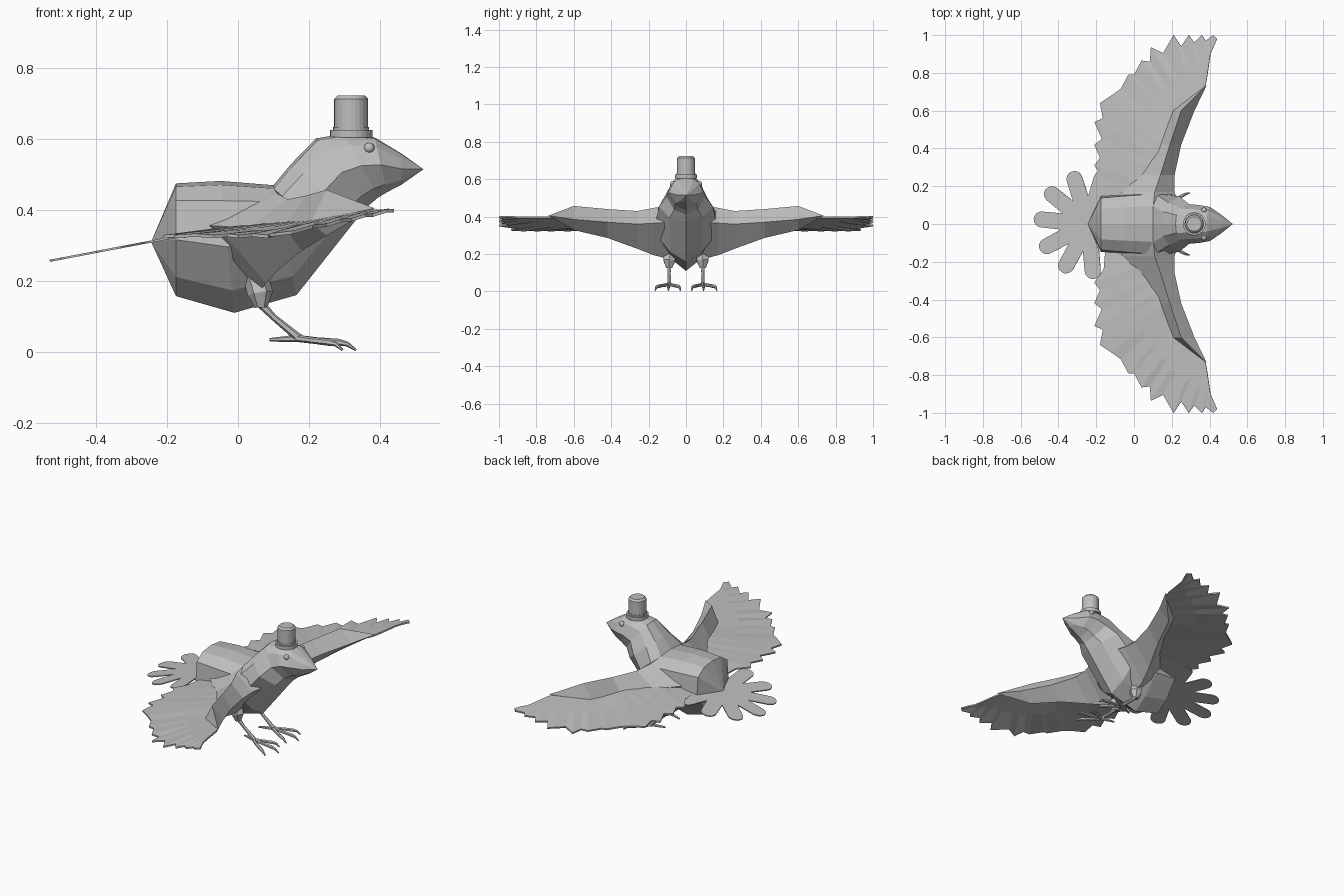
import bpy, bmesh, math
from mathutils import Vector

if "Cube" in bpy.data.objects:
    bpy.data.objects.remove(bpy.data.objects["Cube"])

grey = bpy.data.materials.new("plain_grey")
grey.diffuse_color = (0.52, 0.52, 0.52, 1)
grey.use_nodes = True
grey.node_tree.nodes["Principled BSDF"].inputs["Base Color"].default_value = grey.diffuse_color


def make(name, verts, faces, thick=0):
    bm = bmesh.new()
    vs = [bm.verts.new(v) for v in verts]
    for f in faces:
        bm.faces.new([vs[i] for i in f])
    bmesh.ops.recalc_face_normals(bm, faces=bm.faces)
    me = bpy.data.meshes.new(name)
    bm.to_mesh(me)
    bm.free()
    me.materials.append(grey)
    ob = bpy.data.objects.new(name, me)
    bpy.context.collection.objects.link(ob)
    if thick:
        m = ob.modifiers.new("thickness", 'SOLIDIFY')
        m.thickness = thick
        m.offset = 0
    return ob


def loft(name, rings, start=None, end=None):
    """Skin closed rings; optional pointed ends, otherwise capped."""
    n = len(rings[0])
    verts = [p for r in rings for p in r]
    faces = [(a * n + i, a * n + (i + 1) % n, (a + 1) * n + (i + 1) % n, (a + 1) * n + i)
             for a in range(len(rings) - 1) for i in range(n)]
    for tip, base in ((start, 0), (end, (len(rings) - 1) * n)):
        if tip:
            verts.append(tip)
            faces += [(base + i, base + (i + 1) % n, len(verts) - 1) for i in range(n)]
        else:
            faces.append(tuple(range(base, base + n)))
    return make(name, verts, faces)


def tube(name, path, radii, n=6):
    pts = [Vector(p) for p in path]
    rings = []
    for i, p in enumerate(pts):
        d = (pts[min(i + 1, len(pts) - 1)] - pts[max(i - 1, 0)]).normalized()
        u = d.cross(Vector((0, 1, 0))).normalized()
        v = d.cross(u)
        rings.append([p + radii[i] * (u * math.cos(t) + v * math.sin(t))
                      for t in (2 * math.pi * k / n for k in range(n))])
    return loft(name, rings)


def lathe(name, profile, cx, n=24):
    return loft(name, [[(cx + r * math.cos(2 * math.pi * k / n), r * math.sin(2 * math.pi * k / n), z)
                        for k in range(n)] for r, z in profile])


# Body and head: slanted rings given by top x,z, bottom x,z and half width
trunk = [(0, 1), (0.55, 0.97), (0.93, 0.85), (1, 0.5), (0.5, 0.17), (0, 0)]
head = [(0, 1), (0.45, 0.97), (0.78, 0.82), (1, 0.5), (0.6, 0.14), (0, 0)]
sections = [
    (-0.175, 0.475, -0.175, 0.157, 0.148, trunk),
    (-0.05, 0.482, -0.01, 0.11, 0.16, trunk),
    (0.10, 0.47, 0.165, 0.16, 0.172, trunk),
    (0.15, 0.53, 0.335, 0.375, 0.145, head),
    (0.22, 0.602, 0.365, 0.41, 0.105, head),
    (0.30, 0.615, 0.395, 0.435, 0.10, head),
    (0.385, 0.605, 0.42, 0.45, 0.09, head),
    (0.46, 0.56, 0.462, 0.472, 0.05, head)]
rings = []
for tx, tz, bx, bz, w, prof in sections:
    half = [(bx + (tx - bx) * t, w * y, bz + (tz - bz) * t) for y, t in prof]
    rings.append(half + [(x, -y, z) for x, y, z in half[-2:0:-1]])
loft("body", rings, (-0.245, 0, 0.31), (0.523, 0, 0.515))

# Hat
lathe("hat_brim", [(0.06, 0.605), (0.06, 0.625)], 0.319)
lathe("hat_band", [(0.051, 0.62), (0.051, 0.634)], 0.319)
lathe("hat_crown", [(0.048, 0.62), (0.048, 0.713), (0.038, 0.723)], 0.319)

# Wing arm sections: y, then front, top, back, bottom as x,z
arm = [(0.08, (0.24, 0.37), (0.10, 0.462), (-0.16, 0.36), (0.06, 0.17)),
       (0.17, (0.215, 0.365), (0.11, 0.447), (-0.06, 0.355), (0.08, 0.193)),
       (0.26, (0.215, 0.36), (0.14, 0.43), (0.03, 0.35), (0.11, 0.228)),
       (0.42, (0.25, 0.37), (0.19, 0.44), (0.13, 0.35), (0.18, 0.286)),
       (0.60, (0.32, 0.385), (0.25, 0.457), (0.205, 0.365), (0.25, 0.328))]

# Feather edge of the wing, from trailing root to tip
edge = [(-0.15, 0.12), (-0.16, 0.24), (-0.21, 0.31), (-0.18, 0.35), (-0.21, 0.42), (-0.17, 0.45),
        (-0.21, 0.54), (-0.165, 0.56), (-0.18, 0.64), (-0.12, 0.68), (-0.07, 0.715),
        (-0.03, 0.79), (0.0, 0.79), (0.04, 0.865), (0.085, 0.86), (0.09, 0.935),
        (0.155, 0.905), (0.21, 1.0), (0.25, 0.94), (0.29, 1.0), (0.32, 0.96),
        (0.36, 1.0), (0.38, 0.97), (0.42, 1.0), (0.44, 0.98)]
lead = [(0.13, 0.12), (0.16, 0.3), (0.21, 0.45), (0.27, 0.6), (0.38, 0.73), (0.405, 0.9)]


def along(path, t):
    f = t * (len(path) - 1)
    i = min(int(f), len(path) - 2)
    return Vector(path[i]).lerp(Vector(path[i + 1]), f - i)


def sheet_z(x):
    return 0.327 + 0.073 * max(0, x - 0.1) / 0.34


for side, s in (("left", 1), ("right", -1)):
    loft(side + "_wing_arm", [[(x, s * y, z) for x, z in pts] for y, *pts in arm],
         None, (0.385, s * 0.735, 0.405))

    # Feather sheet, slightly pleated at the edge and arched toward the arm
    verts, faces = [], []
    n = len(edge)
    for i, (x, y) in enumerate(edge):
        t = i / (n - 1)
        a = along(lead, t)
        pleat = 0.002 if i % 2 else -0.002
        mx, my = a.x * 0.5 + x * 0.5, a.y * 0.5 + y * 0.5
        arch = 0.028 * (1 - t)
        verts += [(a.x, s * a.y, sheet_z(a.x) + arch + 0.004),
                  (mx, s * my, sheet_z(mx) + arch * 0.7 + 0.003),
                  (x, s * y, sheet_z(x) + pleat)]
    for i in range(n - 1):
        for k in (0, 1):
            b = 3 * i + k
            faces.append((b, b + 1, b + 4, b + 3))
    make(side + "_wing_feathers", verts, faces, 0.009)

    # Eye
    bpy.ops.mesh.primitive_uv_sphere_add(segments=16, ring_count=8, radius=0.015,
                                         location=(0.37, s * 0.072, 0.575))
    eye = bpy.context.object
    eye.name = side + "_eye"
    eye.data.materials.append(grey)
    bpy.ops.object.shade_smooth()

    # Leg, and foot with three front toes and one back toe
    y = s * 0.09
    tube(side + "_thigh", [(0.05, y * 0.9, 0.21), (0.063, y, 0.165), (0.065, y, 0.125)],
         [0.035, 0.036, 0.018])
    tube(side + "_shank", [(0.045, y, 0.155), (0.1, y, 0.098), (0.17, y, 0.04)],
         [0.014, 0.009, 0.012])
    for name, dy, reach in (("inner", -0.06, 0.13), ("middle", 0.004, 0.168), ("outer", 0.075, 0.13)):
        tube(f"{side}_{name}_toe",
             [(0.165 + reach * f, y + s * dy * g, z) for f, g, z in
              ((0, 0, 0.038), (0.35, 0.45, 0.032), (0.7, 0.8, 0.027), (0.85, 0.93, 0.022), (1, 1, 0.005))],
             [0.01, 0.009, 0.01, 0.007, 0.003])
    tube(side + "_back_toe", [(0.18, y, 0.038), (0.13, y - s * 0.012, 0.036), (0.09, y - s * 0.025, 0.034)],
         [0.011, 0.008, 0.005])

# Tail: seven round-ended feathers in a sloping fan
verts, faces = [], []
for k in range(7):
    a = math.radians(74 + 33.5 * k)
    outline = [(0, 0), (0.14, -0.043)]
    outline += [(0.25 + 0.042 * math.cos(t), 0.042 * math.sin(t))
                for t in (math.pi * (j / 8 - 0.5) for j in range(9))]
    outline.append((0.14, 0.043))
    faces.append(tuple(range(len(verts), len(verts) + len(outline))))
    for u, v in outline:
        x = -0.24 + u * math.cos(a) - v * math.sin(a)
        verts.append((x, u * math.sin(a) + v * math.cos(a), 0.312 + 0.19 * (x + 0.24)))
make("tail_feathers", verts, faces, 0.006)
